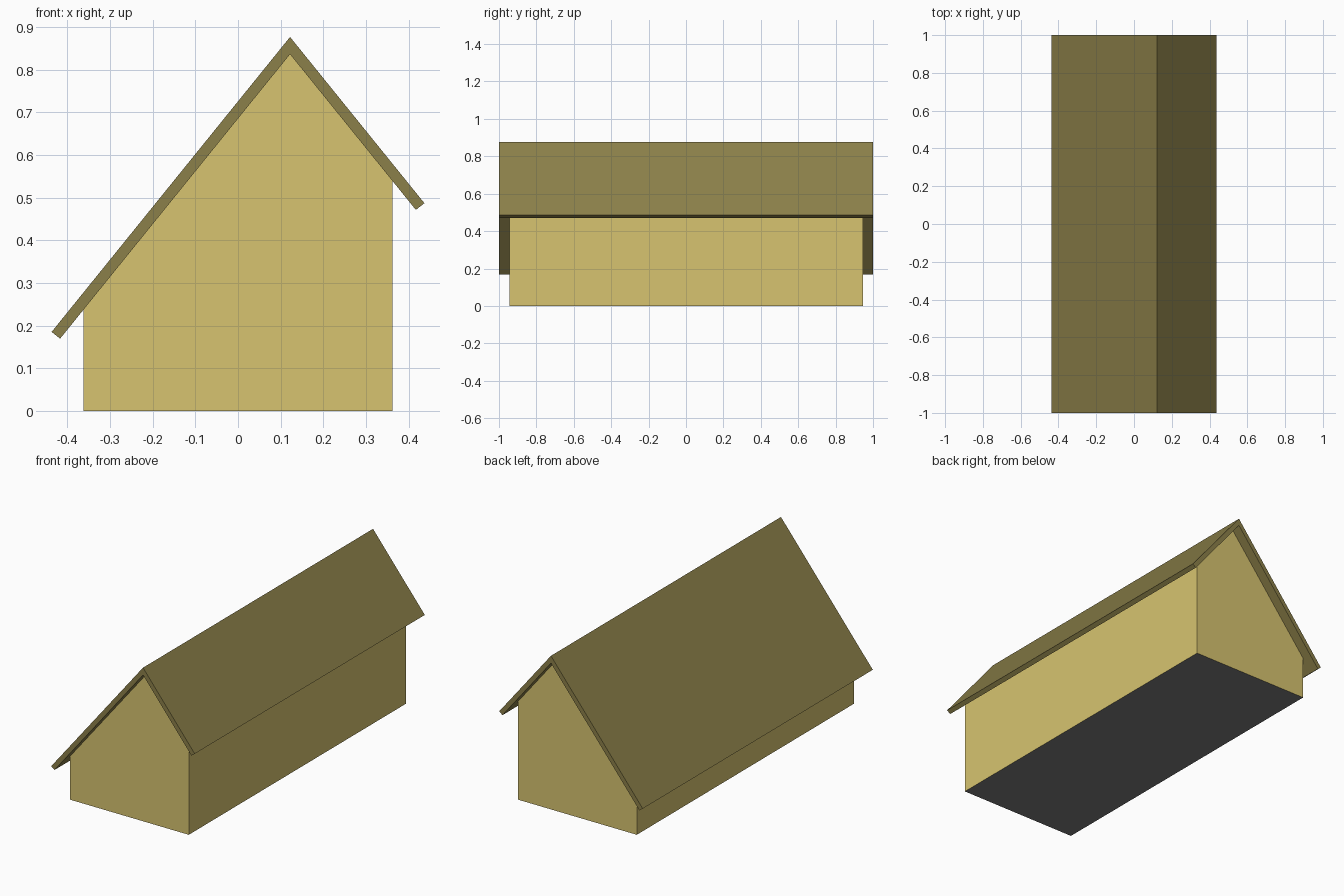
import bpy, bmesh

if "Cube" in bpy.data.objects:
    bpy.data.objects.remove(bpy.data.objects["Cube"])


def material(name, rgb):
    m = bpy.data.materials.new(name)
    m.diffuse_color = (*rgb, 1)
    m.use_nodes = True
    m.node_tree.nodes["Principled BSDF"].inputs["Base Color"].default_value = m.diffuse_color
    return m


def prism(name, profile, half_length, mats):
    """Extrude an x-z outline along y, centred on y = 0."""
    bm = bmesh.new()
    face = bm.faces.new([bm.verts.new((x, -half_length, z)) for x, z in profile])
    ext = bmesh.ops.extrude_face_region(bm, geom=[face], use_keep_orig=True)
    verts = [g for g in ext["geom"] if isinstance(g, bmesh.types.BMVert)]
    bmesh.ops.translate(bm, verts=verts, vec=(0, 2 * half_length, 0))
    bmesh.ops.recalc_face_normals(bm, faces=bm.faces)
    mesh = bpy.data.meshes.new(name)
    bm.to_mesh(mesh)
    bm.free()
    for m in mats:
        mesh.materials.append(m)
    obj = bpy.data.objects.new(name, mesh)
    bpy.context.collection.objects.link(obj)
    return obj


wall_mat = material("wall_yellow", (0.68, 0.55, 0.16))
roof_mat = material("roof_olive", (0.26, 0.215, 0.067))
floor_mat = material("floor_grey", (0.2, 0.2, 0.2))

# Walls with off-centre gables; the underside gets the grey floor colour
ridge_x, ridge_z, slope, wall_x = 0.122, 0.836, 1.237, 0.362
walls = prism("walls", [
    (-wall_x, 0), (wall_x, 0),
    (wall_x, ridge_z - slope * (wall_x - ridge_x)),
    (ridge_x, ridge_z),
    (-wall_x, ridge_z - slope * (wall_x + ridge_x)),
], 0.945, [wall_mat, floor_mat])
for p in walls.data.polygons:
    if p.normal.z < -0.9:
        p.material_index = 1

# Roof: two slabs with overhanging eaves, cut square to the slope
eave_x, cut_x = 0.437, 0.417
top_z = ridge_z + 0.0405
prism("roof", [
    (-eave_x, top_z - slope * (eave_x + ridge_x)),
    (-cut_x, ridge_z - slope * (cut_x + ridge_x)),
    (ridge_x, ridge_z),
    (cut_x, ridge_z - slope * (cut_x - ridge_x)),
    (eave_x, top_z - slope * (eave_x - ridge_x)),
    (ridge_x, top_z),
], 1.0, [roof_mat])
